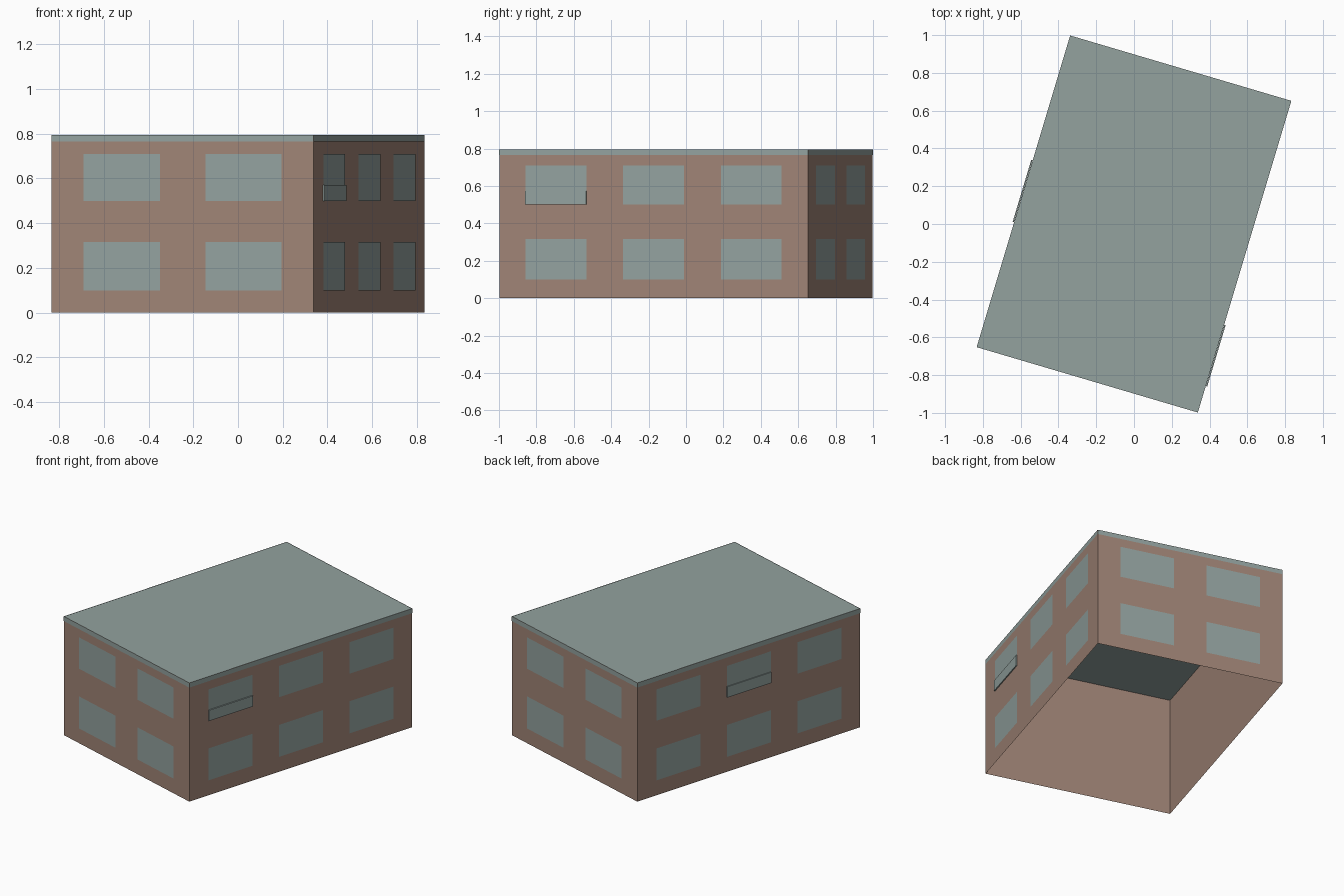
import bpy
import bmesh
from mathutils import Vector

cube = bpy.data.objects.get("Cube")
if cube:
    bpy.data.objects.remove(cube)


def linear(rgb):
    return [((c / 255 + 0.055) / 1.055) ** 2.4 for c in rgb] + [1]


def material(name, rgb):
    mat = bpy.data.materials.new(name)
    mat.use_nodes = True
    mat.diffuse_color = linear(rgb)
    mat.node_tree.nodes["Principled BSDF"].inputs["Base Color"].default_value = linear(rgb)
    return mat


brick = material("brick brown", (160, 132, 118))
grey = material("grey green", (147, 162, 159))

# Turned rectangular footprint, counter-clockwise from the front right corner
HEIGHT = 0.795
a, b = Vector((0.338, -0.998, 0)), Vector((0.833, 0.652, 0))
corners = [a, b, -a, -b]
UP = Vector((0, 0, 1))


def wall_point(i, t, z, out):
    start, end = corners[i], corners[(i + 1) % 4]
    normal = (end - start).cross(UP).normalized()
    return start.lerp(end, t) + normal * out + UP * z


def build(name, mat, quads, depth=0):
    """One object from wall quads (wall, t0, t1, z0, z1, out), boxed if depth is set."""
    bm = bmesh.new()
    for i, t0, t1, z0, z1, out in quads:
        spots = ((t0, z0), (t1, z0), (t1, z1), (t0, z1))
        face = bm.faces.new([bm.verts.new(wall_point(i, t, z, out)) for t, z in spots])
        if depth:
            normal = wall_point(i, 0, 0, 1) - wall_point(i, 0, 0, 0)
            top = bmesh.ops.extrude_face_region(bm, geom=[face], use_keep_orig=True)["geom"]
            moved = [v for v in top if isinstance(v, bmesh.types.BMVert)]
            bmesh.ops.translate(bm, vec=normal * depth, verts=moved)
            bmesh.ops.recalc_face_normals(bm, faces=bm.faces)
    bmesh.ops.remove_doubles(bm, verts=bm.verts, dist=0.0001)
    mesh = bpy.data.meshes.new(name)
    bm.to_mesh(mesh)
    bm.free()
    mesh.materials.append(mat)
    obj = bpy.data.objects.new(name, mesh)
    bpy.context.collection.objects.link(obj)
    return obj


# Open-bottomed shell: walls, roof and edge band
build("walls", brick, [(i, 0, 1, 0, HEIGHT, 0) for i in range(4)])
build("roof_edge", grey, [(i, 0, 1, 0.765, HEIGHT, 0.002) for i in range(4)])

mesh = bpy.data.meshes.new("roof")
mesh.from_pydata([c + UP * HEIGHT for c in corners], [], [range(4)])
mesh.materials.append(grey)
bpy.context.collection.objects.link(bpy.data.objects.new("roof", mesh))

# Windows: three columns on long walls, two on short walls, two storeys
long_columns = [(0.085, 0.282), (0.401, 0.599), (0.718, 0.915)]
short_columns = [(0.122, 0.413), (0.587, 0.878)]
storeys = [(0.10, 0.315), (0.50, 0.71)]
build("windows", grey, [
    (i, t0, t1, z0, z1, 0.002)
    for i in range(4)
    for t0, t1 in (short_columns if i % 2 else long_columns)
    for z0, z1 in storeys])

# Shallow raised sashes in the lower part of one upper window per long wall
for i, column, name in ((0, 0, "right_sash"), (2, 1, "left_sash")):
    t0, t1 = long_columns[column]
    build(name, grey, [(i, t0, t1, 0.50, 0.572, 0.001)], depth=0.007)
